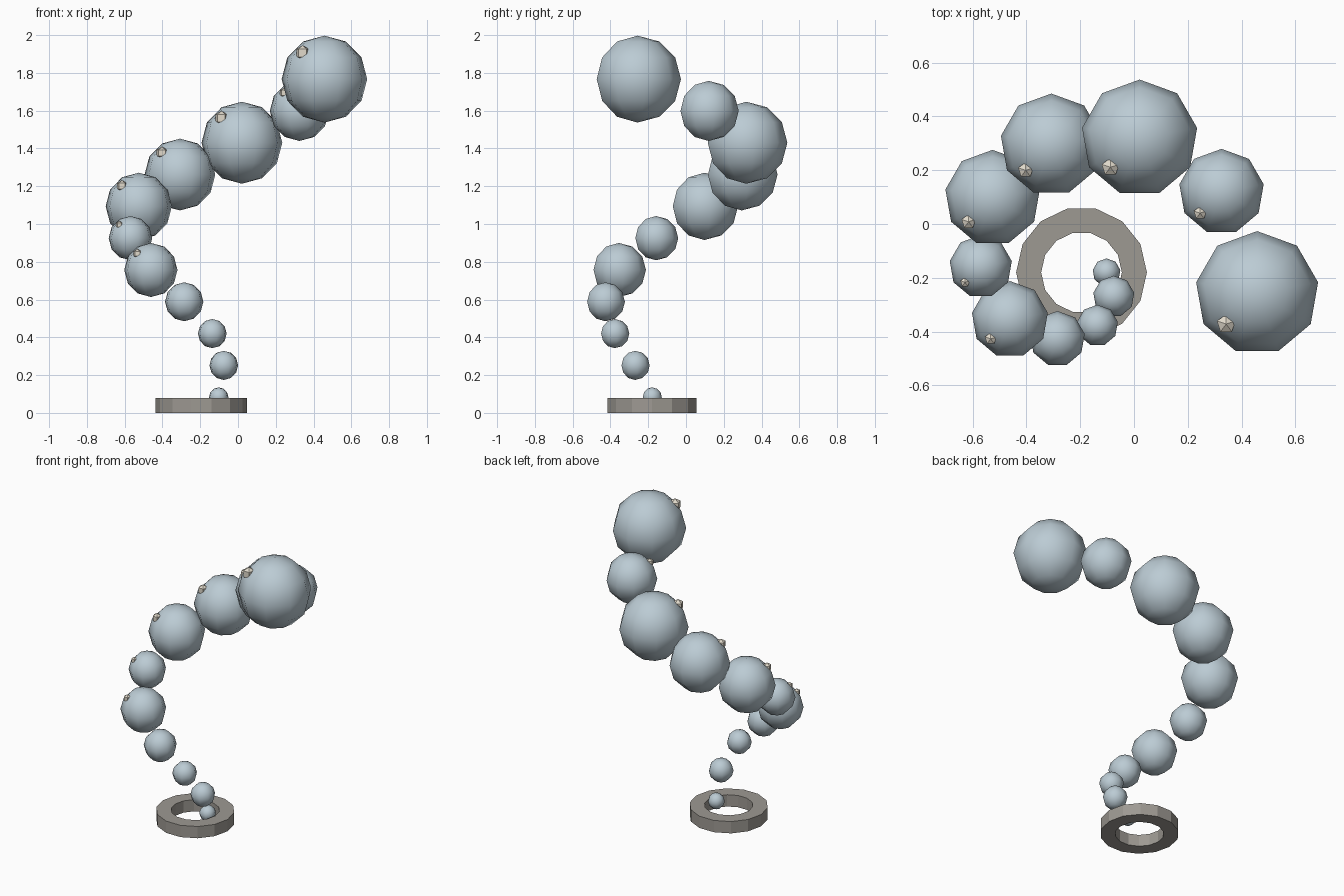
import bpy
import bmesh
import math
from mathutils import Matrix, Vector

if "Cube" in bpy.data.objects:
    bpy.data.objects.remove(bpy.data.objects["Cube"])


def material(name, color):
    mat = bpy.data.materials.new(name)
    mat.use_nodes = True
    mat.diffuse_color = (*color, 1)
    mat.node_tree.nodes["Principled BSDF"].inputs["Base Color"].default_value = (*color, 1)
    return mat


def finish(bm, name, mat, smooth=False):
    bmesh.ops.recalc_face_normals(bm, faces=bm.faces)
    mesh = bpy.data.meshes.new(name)
    bm.to_mesh(mesh)
    bm.free()
    mesh.materials.append(mat)
    for face in mesh.polygons:
        face.use_smooth = smooth
    obj = bpy.data.objects.new(name, mesh)
    bpy.context.collection.objects.link(obj)
    return obj


def ball(name, center, radius, segments, rings, mat, smooth):
    bm = bmesh.new()
    bmesh.ops.create_uvsphere(bm, u_segments=segments, v_segments=rings,
                              radius=radius, matrix=Matrix.Translation(center))
    return finish(bm, name, mat, smooth)


bubble_blue = material("pale blue grey", (0.50, 0.60, 0.66))
stone = material("warm grey", (0.34, 0.32, 0.29))
glint_cream = material("light cream", (0.75, 0.70, 0.60))

axis = Vector((-0.195, -0.18, 0))

# Base ring: a rectangular section swept round the axis
sides = 14
bm = bmesh.new()
loops = []
for i in range(sides):
    a = math.tau * i / sides
    loops.append([bm.verts.new(axis + Vector((r * math.cos(a), r * math.sin(a), z)))
                  for r, z in ((0.243, 0), (0.243, 0.08), (0.15, 0.08), (0.15, 0))])
for i in range(sides):
    a, b = loops[i], loops[(i + 1) % sides]
    for j in range(4):
        k = (j + 1) % 4
        bm.faces.new((a[j], b[j], b[k], a[k]))
finish(bm, "base_ring", stone)

# Bubbles rising on a widening spiral, the larger ones with a glint
radii = (0.052, 0.077, 0.077, 0.103, 0.143, 0.117, 0.178, 0.19, 0.217, 0.159, 0.23)
for i, r in enumerate(radii):
    angle = -0.64 * i
    reach = 0.093 + 0.0564 * i
    center = axis + Vector((reach * math.cos(angle), reach * math.sin(angle),
                            0.083 + 0.1684 * i))
    ball(f"bubble_{i + 1}", center, r, 9, 6, bubble_blue, True)
    if i >= 4:
        spot = center + Vector((-0.5, -0.5, 0.6)) * r
        ball(f"glint_{i + 1}", spot, r * 0.18, 5, 3, glint_cream, False)
